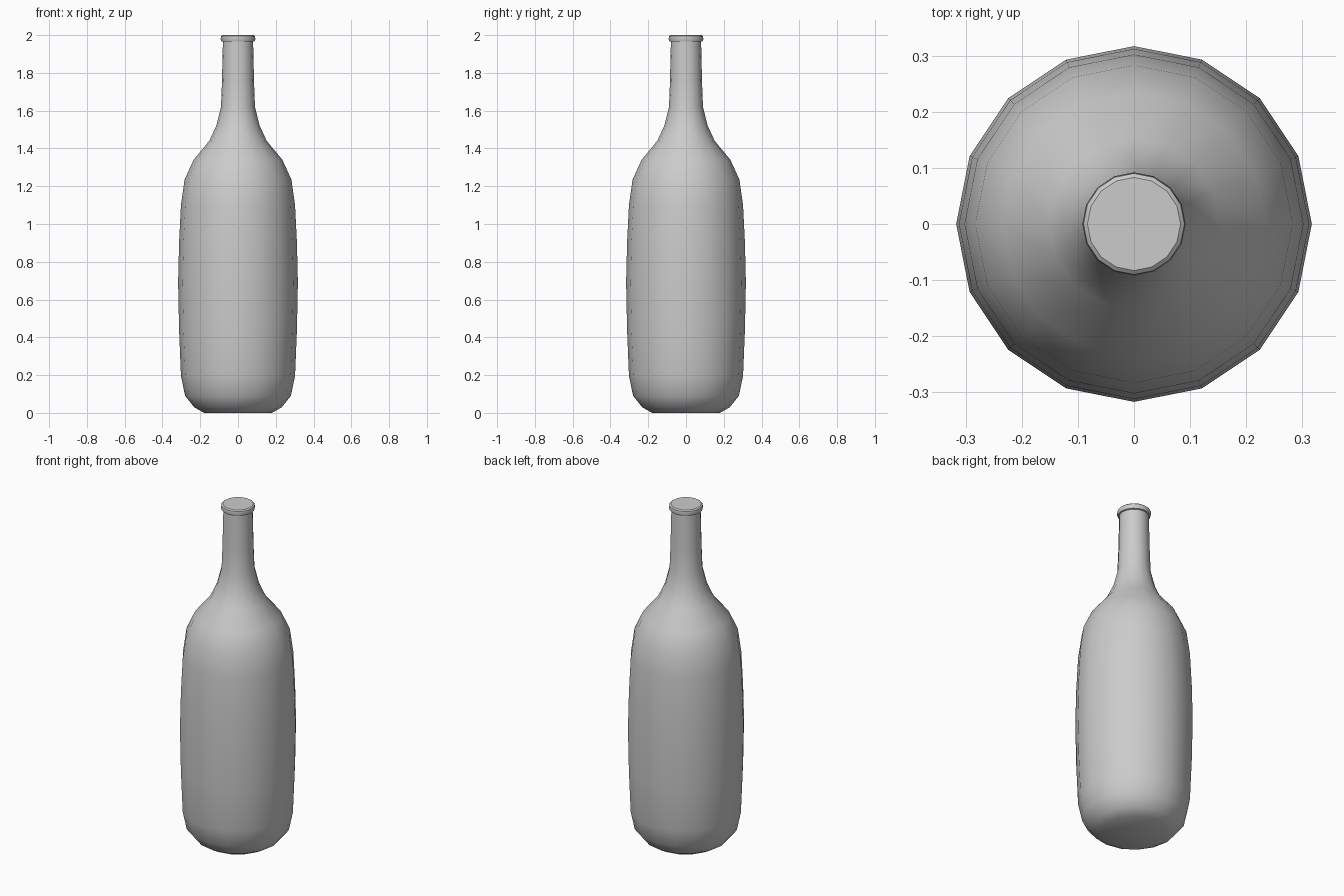
import bpy, bmesh, math

if "Cube" in bpy.data.objects:
    bpy.data.objects.remove(bpy.data.objects["Cube"])

SIDES = 16

# (radius, height) from base to lip
PROFILE = [
    (0.18, 0.0), (0.232, 0.03), (0.28, 0.09), (0.302, 0.195),   # rounded base
    (0.312, 0.44), (0.317, 0.69), (0.312, 0.90), (0.302, 1.10), # belly
    (0.283, 1.235), (0.235, 1.34), (0.152, 1.44),               # shoulder
    (0.115, 1.52), (0.09, 1.62), (0.085, 1.75), (0.08, 1.965),  # neck
    (0.088, 1.967), (0.092, 1.98), (0.09, 1.994), (0.083, 2.0), # lip
]


def lathe(name, profile, sides):
    bm = bmesh.new()
    rings = []
    for r, z in profile:
        rings.append([bm.verts.new((r * math.cos(2 * math.pi * i / sides),
                                    r * math.sin(2 * math.pi * i / sides), z))
                      for i in range(sides)])
    for low, high in zip(rings, rings[1:]):
        for i in range(sides):
            j = (i + 1) % sides
            bm.faces.new((low[i], low[j], high[j], high[i]))
    # flat base and closed mouth
    bm.faces.new(rings[0][::-1])
    bm.faces.new(rings[-1])
    mesh = bpy.data.meshes.new(name)
    bm.to_mesh(mesh)
    bm.free()
    obj = bpy.data.objects.new(name, mesh)
    bpy.context.collection.objects.link(obj)
    return obj


# Bottle
bottle = lathe("bottle", PROFILE, SIDES)
bpy.context.view_layer.objects.active = bottle
bottle.select_set(True)
bpy.ops.object.shade_smooth_by_angle(angle=math.radians(40))
